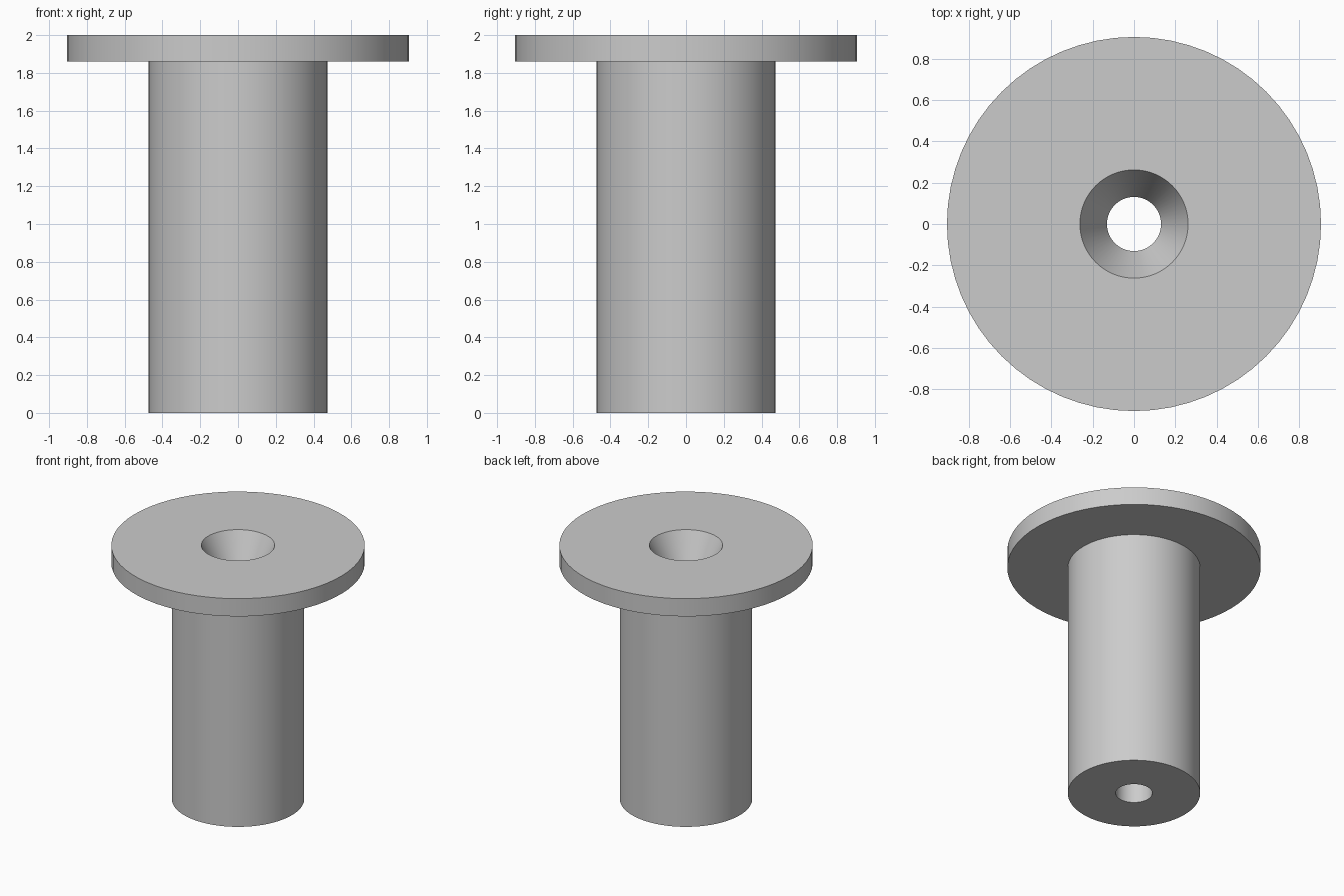
import bpy
import bmesh
import math

if "Cube" in bpy.data.objects:
    bpy.data.objects.remove(bpy.data.objects["Cube"], do_unlink=True)

SEGMENTS = 64
HEIGHT = 2.0
FLANGE_BOTTOM = 1.86
FLANGE_RADIUS = 0.905
SHAFT_RADIUS = 0.473
BORE_RADIUS = 0.131
SINK_RADIUS = 0.262
SINK_DEPTH = 0.26

# Plain grey material
grey = bpy.data.materials.new("plain grey")
grey.use_nodes = True
colour = (0.6, 0.6, 0.6, 1.0)
grey.diffuse_color = colour
grey.node_tree.nodes["Principled BSDF"].inputs["Base Color"].default_value = colour


def lathe(name, profile, material):
    """Revolve a closed (radius, height) profile around the z axis."""
    bm = bmesh.new()
    rings = []
    for radius, z in profile:
        ring = []
        for i in range(SEGMENTS):
            a = math.tau * i / SEGMENTS
            ring.append(bm.verts.new((radius * math.cos(a), radius * math.sin(a), z)))
        rings.append(ring)
    for k, low in enumerate(rings):
        high = rings[(k + 1) % len(rings)]
        for i in range(SEGMENTS):
            j = (i + 1) % SEGMENTS
            bm.faces.new((low[i], low[j], high[j], high[i]))
    bmesh.ops.recalc_face_normals(bm, faces=bm.faces)
    mesh = bpy.data.meshes.new(name)
    bm.to_mesh(mesh)
    bm.free()
    mesh.materials.append(material)
    obj = bpy.data.objects.new(name, mesh)
    bpy.context.collection.objects.link(obj)
    bpy.ops.object.select_all(action="DESELECT")
    obj.select_set(True)
    bpy.context.view_layer.objects.active = obj
    bpy.ops.object.shade_smooth_by_angle(angle=math.radians(20))
    return obj


# Shaft, flange, countersink and through bore as one turned part
lathe("flanged_bushing", [
    (BORE_RADIUS, 0),
    (SHAFT_RADIUS, 0),
    (SHAFT_RADIUS, FLANGE_BOTTOM),
    (FLANGE_RADIUS, FLANGE_BOTTOM),
    (FLANGE_RADIUS, HEIGHT),
    (SINK_RADIUS, HEIGHT),
    (BORE_RADIUS, HEIGHT - SINK_DEPTH),
], grey)
